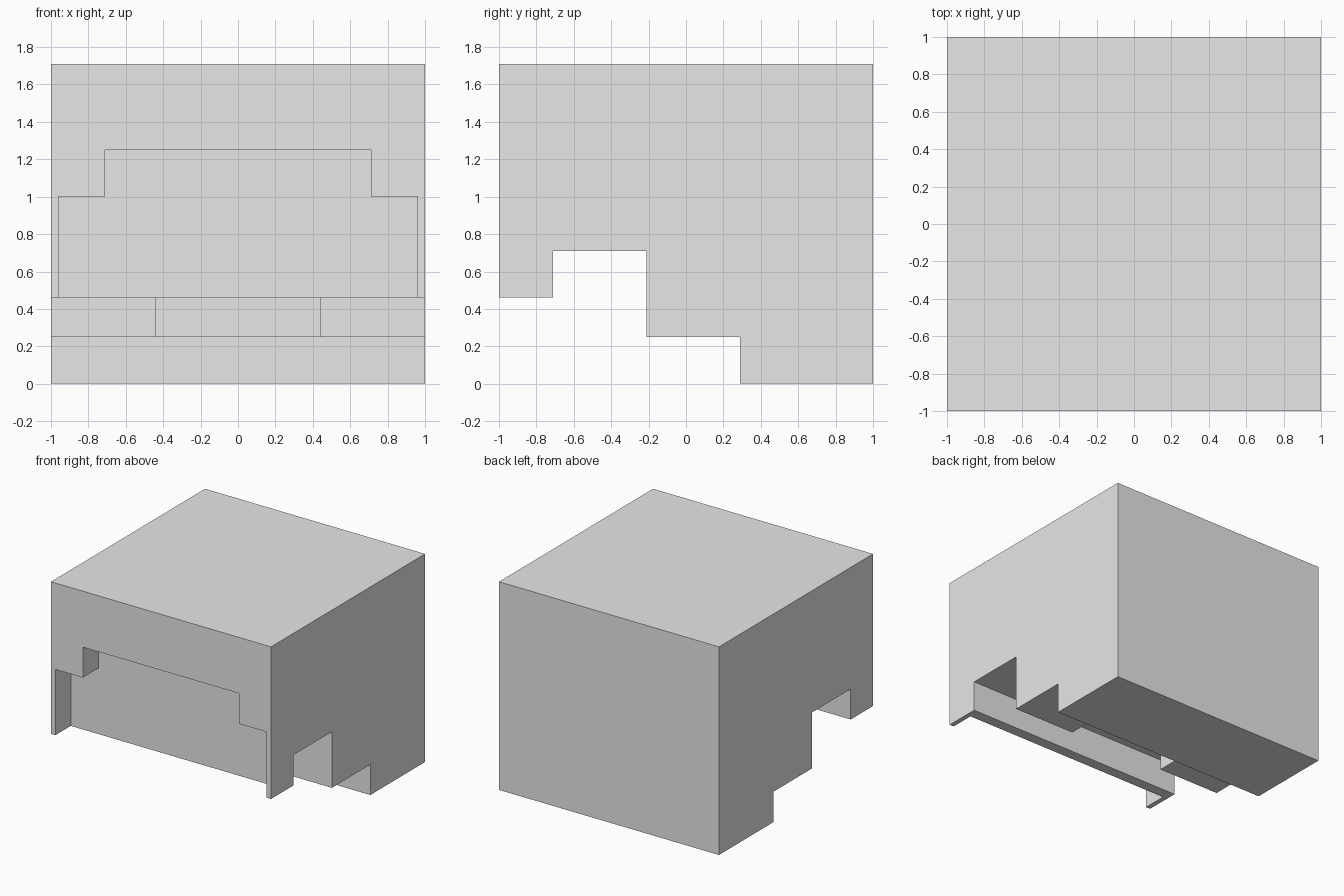
import bpy, bmesh
from mathutils import Vector

if "Cube" in bpy.data.objects:
    bpy.data.objects.remove(bpy.data.objects["Cube"], do_unlink=True)

grey = bpy.data.materials.new("plain_grey")
grey.use_nodes = True
grey.diffuse_color = (0.8, 0.8, 0.8, 1)
grey.node_tree.nodes["Principled BSDF"].inputs["Base Color"].default_value = (0.8, 0.8, 0.8, 1)


def extrude_profile(name, points, direction):
    """Solid made by sweeping a flat outline along a direction."""
    bm = bmesh.new()
    face = bm.faces.new([bm.verts.new(p) for p in points])
    swept = bmesh.ops.extrude_face_region(bm, geom=[face])
    verts = [g for g in swept["geom"] if isinstance(g, bmesh.types.BMVert)]
    bmesh.ops.translate(bm, verts=verts, vec=Vector(direction))
    bmesh.ops.recalc_face_normals(bm, faces=bm.faces)
    mesh = bpy.data.meshes.new(name)
    bm.to_mesh(mesh)
    bm.free()
    mesh.materials.append(grey)
    obj = bpy.data.objects.new(name, mesh)
    bpy.context.collection.objects.link(obj)
    return obj


def carve(target, cutter):
    """Subtract the cutter from the target, then discard the cutter."""
    cutter.hide_render = True
    mod = target.modifiers.new("carve", 'BOOLEAN')
    mod.operation = 'DIFFERENCE'
    mod.solver = 'EXACT'
    mod.object = cutter
    bpy.context.view_layer.objects.active = target
    bpy.ops.object.modifier_apply(modifier=mod.name)
    bpy.data.objects.remove(cutter, do_unlink=True)


# Main block: stepped side outline swept across the full width
side = [(-1, 1.71), (-1, 0.46), (-0.71, 0.46), (-0.71, 0.71), (-0.21, 0.71),
        (-0.21, 0.25), (0.29, 0.25), (0.29, 0), (1, 0), (1, 1.71)]
body = extrude_profile("stepped_block", [(-1, y, z) for y, z in side], (2, 0, 0))

# Shallow stepped opening in the front, mirrored about the middle
half = [(0.96, 0.3), (0.96, 1.0), (0.71, 1.0), (0.71, 1.25)]
outline = half + [(-x, z) for x, z in reversed(half)]
carve(body, extrude_profile("front_opening", [(x, -1.1, z) for x, z in outline], (0, 0.3, 0)))

# Notch in the middle step, behind the front wall
notch = [(-0.44, 0.2), (0.44, 0.2), (0.44, 0.7), (-0.44, 0.7)]
carve(body, extrude_profile("middle_notch", [(x, -0.3, z) for x, z in notch], (0, 0.34, 0)))
